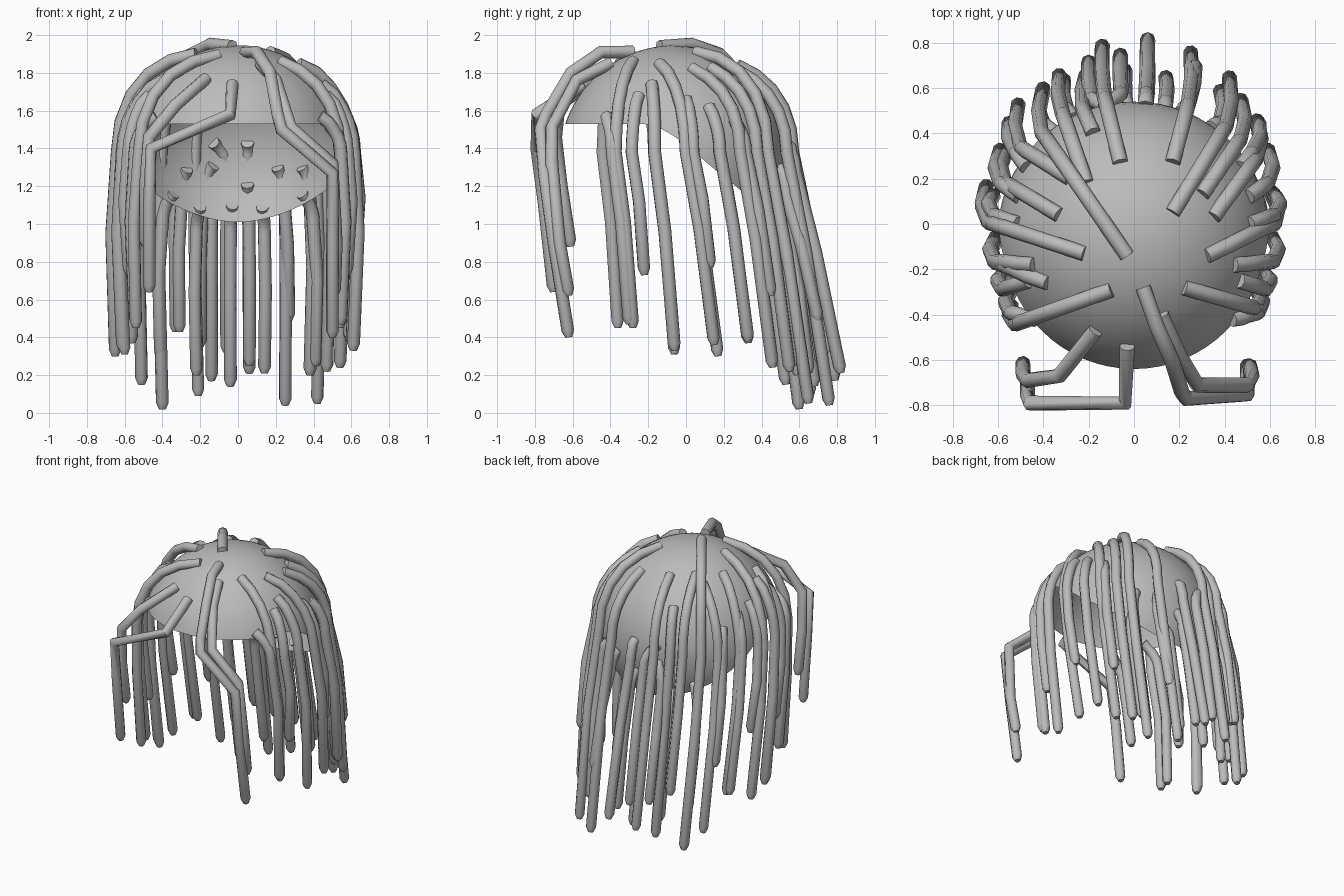
import bpy, bmesh, math
from mathutils import Vector

if "Cube" in bpy.data.objects:
    bpy.data.objects.remove(bpy.data.objects["Cube"])

gray = bpy.data.materials.new("neutral_gray")
gray.diffuse_color = (0.5, 0.5, 0.5, 1)
gray.use_nodes = True
gray.node_tree.nodes["Principled BSDF"].inputs["Base Color"].default_value = gray.diffuse_color

C = Vector((0.0, -0.065, 1.34))     # scalp sphere centre
R = 0.605                           # scalp radius
TUBE = 0.034


def interp(v, pts):
    for (a, za), (b, zb) in zip(pts, pts[1:]):
        if v <= b:
            return za + (zb - za) * max(0, (v - a) / (b - a))
    return pts[-1][1]


# Scalp: open cap whose hem is high over the forehead and low at the nape
HEM = [(-0.7, 1.53), (-0.2, 1.53), (-0.1, 1.49), (0.0, 1.42), (0.15, 1.29), (0.3, 1.18),
       (0.43, 1.09), (0.5, 1.04), (0.54, 1.01)]
SEG, RINGS = 64, 20
bm = bmesh.new()
top = bm.verts.new(C + Vector((0, 0, R)))
cols = []
for i in range(SEG):
    a = 2 * math.pi * i / SEG
    z_edge = interp(C.y + R * math.sin(a), HEM)
    phi_max = math.acos((z_edge - C.z) / R)
    col = []
    for j in range(1, RINGS + 1):
        p = phi_max * j / RINGS
        col.append(bm.verts.new(C + R * Vector((math.sin(p) * math.cos(a),
                                                math.sin(p) * math.sin(a), math.cos(p)))))
    cols.append(col)
for i in range(SEG):
    a, b = cols[i], cols[(i + 1) % SEG]
    bm.faces.new((top, a[0], b[0]))
    for j in range(RINGS - 1):
        bm.faces.new((a[j], a[j + 1], b[j + 1], b[j]))
for f in bm.faces:
    f.smooth = True
me = bpy.data.meshes.new("scalp")
bm.to_mesh(me)
bm.free()
me.materials.append(gray)
bpy.context.collection.objects.link(bpy.data.objects.new("scalp", me))


# Remaining offset from the centre for a point on the scalp
def other(du, dv, r=R):
    return math.sqrt(max(0, r * r - du * du - dv * dv))


def lock_path(root, tip):
    """Follow the scalp outward from the root, then hang with a backward lean."""
    root, tip = Vector(root), Vector(tip)
    lean = 0.15 if tip.y > 0 else 0.1
    sz = min(root.z - 0.15, 1.38)
    sh = Vector((tip.x, tip.y - lean * (sz - tip.z), sz))
    off = (sh - C).xy
    if off.length > 0.645:                # keep the shoulder close to the scalp
        off *= 0.645 / off.length
        sh.x, sh.y = C.x + off.x, C.y + off.y
    flat = (sh - root).xy.length
    a0 = min(0.85 * math.acos(max(-1, min(1, (root.z - C.z) / R))), 1.0)
    pts = []
    for k in range(6):
        t = k / 5
        a = a0 + (math.pi / 2 - a0) * t
        p = root.lerp(sh, (math.sin(a) - math.sin(a0)) / (1 - math.sin(a0)))
        p.z = sz + (root.z - sz) * math.cos(a) / math.cos(a0)
        p.z += 0.22 * flat * flat * math.sin(math.pi * t)
        d = p - C
        if k and d.length < R * 1.03:     # keep the lock outside the scalp
            p = C + d.normalized() * R * 1.03
        pts.append(p)
    mid = pts[-1].lerp(tip, 0.4)
    mid.x *= 1.04
    mid.y += 0.012
    return pts + [mid, tip]


def make_locks(name, paths):
    cu = bpy.data.curves.new(name, 'CURVE')
    cu.dimensions = '3D'
    cu.bevel_depth = TUBE
    cu.bevel_resolution = 2
    cu.use_fill_caps = True
    for path in paths:
        path = [Vector(p) for p in path]
        d = (path[-1] - path[-2]).normalized()
        path.insert(-1, path[-1] - d * 0.035)   # blunt tapered end
        sp = cu.splines.new('POLY')
        sp.points.add(len(path) - 1)
        for q, p in zip(sp.points, path):
            q.co = (*p, 1)
        sp.points[-1].radius = 0.55
        sp.use_smooth = True
    ob = bpy.data.objects.new(name, cu)
    bpy.context.collection.objects.link(ob)
    bpy.ops.object.select_all(action='DESELECT')
    ob.select_set(True)
    bpy.context.view_layer.objects.active = ob
    bpy.ops.object.convert(target='MESH')
    ob = bpy.context.view_layer.objects.active
    ob.data.materials.clear()
    ob.data.materials.append(gray)
    bpy.ops.object.shade_smooth_by_angle(angle=math.radians(50))


# Crown locks: root x, y, then tip
crown = [
    (-0.03, -0.14, (-0.40, 0.60, 0.02)), (-0.06, 0.27, (-0.14, 0.79, 0.17)),
    (-0.18, 0.40, (-0.21, 0.66, 0.09)), (0.17, 0.05, (0.42, 0.65, 0.05)),
    (0.17, 0.27, (0.25, 0.76, 0.04)), (-0.28, 0.20, (-0.51, 0.53, 0.15)),
    (-0.21, 0.18, (-0.33, 0.66, 0.43)),
    (-0.33, 0.04, (-0.56, 0.33, 0.37)), (-0.22, -0.13, (-0.65, 0.17, 0.30)),
    (-0.38, -0.26, (-0.60, -0.06, 0.31)), (-0.10, -0.29, (-0.54, -0.36, 0.45)),
    (0.22, -0.28, (0.54, -0.28, 0.45)), (0.32, -0.14, (0.60, 0.15, 0.36)),
    (0.35, 0.03, (0.54, 0.46, 0.24)), (0.30, 0.13, (0.47, 0.55, 0.22)),
]
make_locks("crown_locks", [
    lock_path((x, y, C.z + other(x, y - C.y)), tip) for x, y, tip in crown])

# Side locks, mirrored: root y, z, tip y, z
sides = [(-0.25, 1.68, -0.22, 0.73), (-0.42, 1.57, -0.30, 0.47),
         (-0.18, 1.74, -0.06, 0.33), (0.0, 1.66, 0.13, 0.77),
         (0.12, 1.62, 0.33, 0.38), (0.25, 1.55, 0.45, 0.62)]
paths = []
for s in (-1, 1):
    for y, z, ty, tz in sides:
        x = s * other(y - C.y, z - C.z)
        tx = s * 0.62 * math.sqrt(1 - ((ty - 0.08) / 0.8) ** 2)
        paths.append(lock_path((x, y, z), (tx, ty, tz)))
make_locks("side_locks", paths)

# Nape locks: root x, z, tip x, y, z
nape = [(-0.13, 1.43, -0.06, 0.75, 0.32), (0.05, 1.43, 0.06, 0.82, 0.21),
        (-0.27, 1.29, -0.31, 0.64, 0.43), (-0.13, 1.31, -0.20, 0.72, 0.35),
        (0.21, 1.30, 0.27, 0.70, 0.49), (0.34, 1.30, 0.38, 0.59, 0.20),
        (0.05, 1.21, 0.06, 0.72, 0.25), (-0.34, 1.16, -0.41, 0.56, 0.30),
        (0.34, 1.16, 0.41, 0.57, 0.25), (-0.20, 1.09, -0.22, 0.62, 0.20),
        (-0.03, 1.10, -0.04, 0.68, 0.14), (0.13, 1.09, 0.14, 0.65, 0.21)]
make_locks("nape_locks", [
    lock_path((x, C.y + other(x, z - C.z) - 0.01, z), (tx, ty, tz))
    for x, z, tx, ty, tz in nape])

# Fringe locks parted over the forehead
make_locks("fringe_locks", [
    [(-0.03, -0.54, 1.74), (-0.04, -0.79, 1.58), (-0.46, -0.79, 1.40), (-0.47, -0.75, 1.1), (-0.47, -0.70, 0.64)],
    [(-0.17, -0.47, 1.77), (-0.33, -0.67, 1.63), (-0.47, -0.69, 1.46), (-0.49, -0.66, 1.2), (-0.49, -0.61, 0.88)],
    [(0.04, -0.28, 1.91), (0.10, -0.45, 1.91), (0.17, -0.61, 1.80), (0.21, -0.74, 1.58), (0.23, -0.77, 1.50),
     (0.50, -0.75, 1.27), (0.50, -0.70, 0.9), (0.50, -0.62, 0.40)],
    [(0.12, -0.40, 1.85), (0.20, -0.58, 1.76), (0.28, -0.71, 1.51), (0.50, -0.71, 1.32),
     (0.52, -0.67, 0.9), (0.51, -0.62, 0.62)],
])
